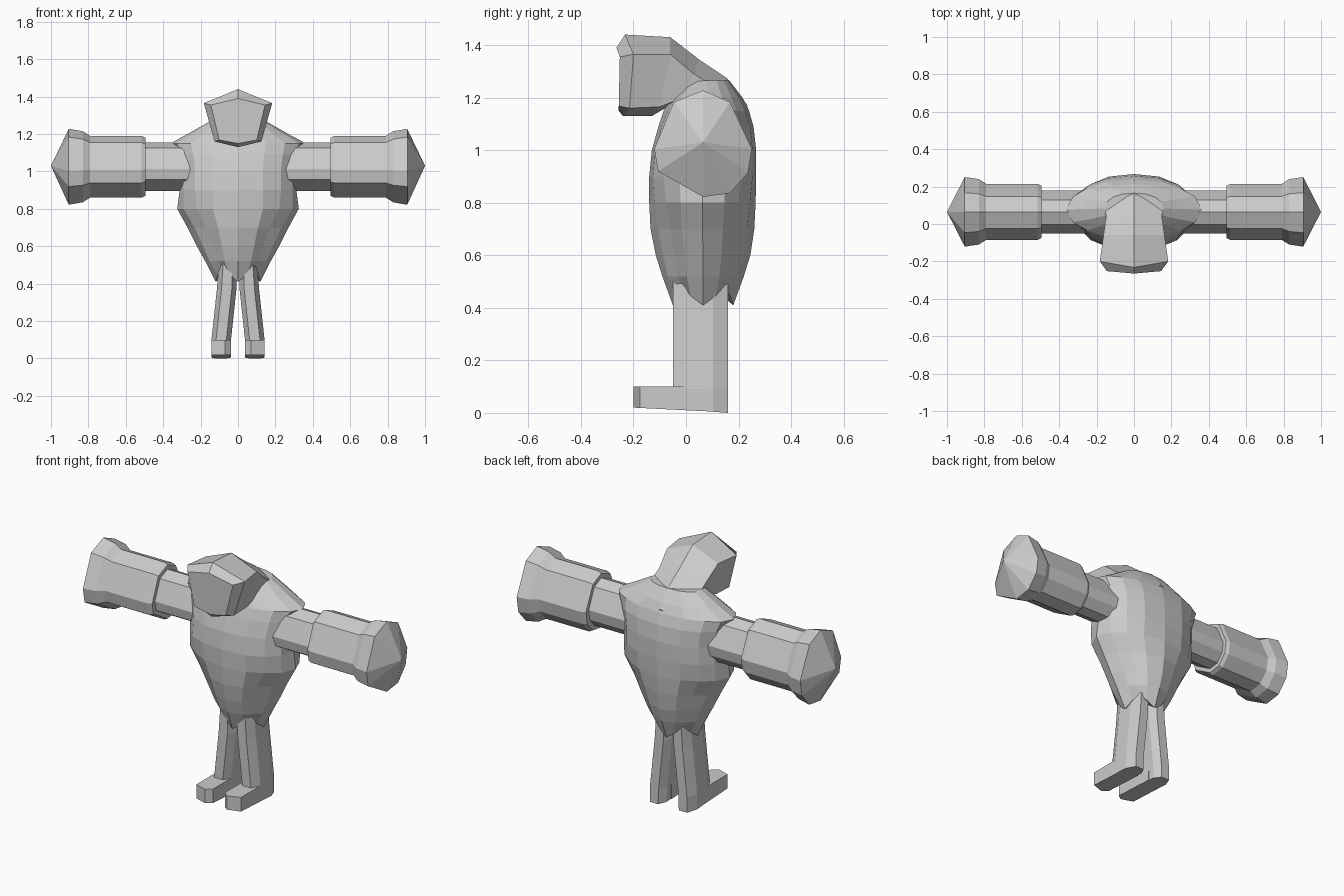
import bpy, bmesh, math

grey = bpy.data.materials.new("stone grey")
grey.diffuse_color = (0.6, 0.6, 0.6, 1)


def loft(name, rings):
    """Skin a list of equal-length point rings and close both ends."""
    bm = bmesh.new()
    vs = [[bm.verts.new(p) for p in ring] for ring in rings]
    n = len(rings[0])
    for a, b in zip(vs, vs[1:]):
        for i in range(n):
            j = (i + 1) % n
            bm.faces.new((a[i], a[j], b[j], b[i]))
    bm.faces.new(vs[0])
    bm.faces.new(vs[-1])
    bmesh.ops.remove_doubles(bm, verts=bm.verts, dist=0.0005)
    bmesh.ops.recalc_face_normals(bm, faces=bm.faces)
    me = bpy.data.meshes.new(name)
    bm.to_mesh(me)
    bm.free()
    me.materials.append(grey)
    ob = bpy.data.objects.new(name, me)
    bpy.context.collection.objects.link(ob)
    return ob


def spow(v, e):
    return math.copysign(abs(v) ** e, v)


# Torso: z, half width, front y, back y, four-lobed pinch
levels = [
    (0.445, 0.120, -0.050, 0.180, 0.03), (0.52, 0.175, -0.090, 0.220, 0.07),
    (0.60, 0.220, -0.115, 0.245, 0.09), (0.70, 0.270, -0.135, 0.260, 0.08),
    (0.80, 0.325, -0.140, 0.265, 0.04), (0.90, 0.312, -0.140, 0.267, 0.0),
    (1.00, 0.310, -0.130, 0.267, 0.0), (1.09, 0.325, -0.105, 0.257, 0.0),
    (1.15, 0.362, -0.085, 0.240, 0.03), (1.20, 0.270, -0.055, 0.215, 0.03),
    (1.265, 0.155, 0.0, 0.165, 0.0),
]
SEG = 16
rings = [[(0, 0.065, 0.5)] * SEG]
for k, (z, hw, y0, y1, pinch) in enumerate(levels):
    ring = []
    for i in range(SEG):
        a = 2 * math.pi * i / SEG
        lobe = math.cos(4 * a)
        # pinched diagonals and a zigzag hem on the lowest ring
        f = 1 - pinch * (1 - lobe)
        dz = -0.035 * lobe if k == 0 else 0
        x = hw * f * spow(math.cos(a), 0.88)
        y = (y0 + y1) / 2 + (y1 - y0) / 2 * f * spow(math.sin(a), 0.88)
        ring.append((x, y, z + dz))
    rings.append(ring)
loft("torso", rings)


# Head and neck: pentagonal rings given by half of each outline
def pentagon(top, side, low, chin):
    m = lambda p: (-p[0], p[1], p[2])
    return [(0, *top), side, low, (0, *chin), m(low), m(side)]


loft("head_and_neck", [
    pentagon((-0.265, 1.39), (0.145, -0.252, 1.355), (0.10, -0.256, 1.168), (-0.256, 1.15)),
    pentagon((-0.232, 1.44), (0.183, -0.20, 1.365), (0.125, -0.215, 1.16), (-0.24, 1.13)),
    pentagon((-0.06, 1.43), (0.163, -0.06, 1.365), (0.125, -0.10, 1.165), (-0.13, 1.13)),
    pentagon((0.05, 1.345), (0.150, 0.03, 1.29), (0.13, -0.01, 1.20), (-0.05, 1.18)),
    pentagon((0.155, 1.275), (0.155, 0.14, 1.22), (0.12, 0.04, 1.12), (0.0, 1.10)),
    pentagon((0.235, 1.17), (0.150, 0.21, 1.12), (0.12, 0.08, 1.05), (0.04, 1.05)),
])

# Arm cross-section in unit size, ridge on top
section = [(0, 1), (0.55, 0.78), (1, -0.1), (0.92, -0.55), (0.55, -0.93),
           (0, -1), (-0.92, -0.52), (-1, -0.1), (-0.6, 0.78)]
# Arm stations: x, half depth, half height
arm = [(0.15, 0.115, 0.13), (0.495, 0.115, 0.13), (0.495, 0.14, 0.155),
       (0.515, 0.15, 0.165), (0.79, 0.15, 0.165), (0.83, 0.175, 0.19),
       (0.905, 0.186, 0.203), (1.0, 0, 0)]
# Leg stations: z, centre x, half width
leg = [(0, 0.09, 0.053), (0.09, 0.088, 0.055), (0.37, 0.058, 0.055), (0.53, 0.05, 0.05)]
leg_section = [(1, 0.45), (0.55, 1), (-0.45, 1), (-0.9, 0.6),
               (-0.9, -0.6), (-0.45, -1), (0.55, -1), (1, -0.5)]
foot = [(0.142, 0.08), (0.142, -0.175), (0.07, -0.2), (0.038, -0.175), (0.038, 0.08)]

for s, side in ((-1, "left"), (1, "right")):
    loft(side + "_arm", [[(s * x, 0.065 + ry * u, 1.03 + rz * v - (0.005 if rz else 0))
                          for u, v in section] for x, ry, rz in arm])
    # the sole rises slightly towards the toe
    loft(side + "_leg", [[(s * (cx + hw * u), 0.055 + 0.105 * v,
                           z if z else 0.008 - 0.008 * v)
                          for u, v in leg_section] for z, cx, hw in leg])
    loft(side + "_foot", [[(s * x, y, z if z else 0.01 - 0.05 * y)
                           for x, y in foot] for z in (0, 0.1)])
